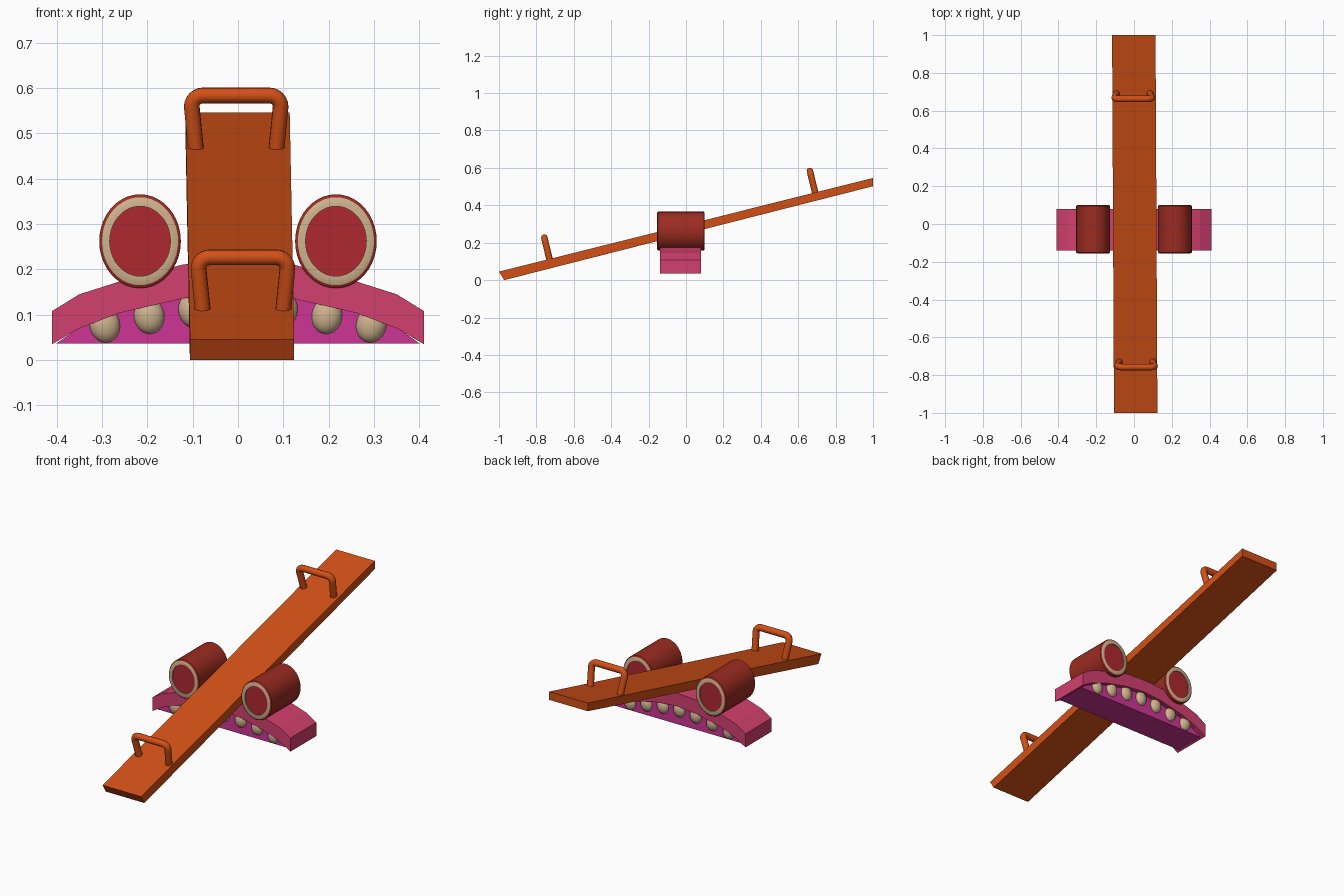
import bpy, bmesh, math
from mathutils import Vector, Matrix

if "Cube" in bpy.data.objects:
    bpy.data.objects.remove(bpy.data.objects["Cube"])


def material(name, rgb):
    m = bpy.data.materials.new(name)
    m.diffuse_color = (*rgb, 1)
    m.use_nodes = True
    m.node_tree.nodes["Principled BSDF"].inputs["Base Color"].default_value = m.diffuse_color
    return m


ORANGE = material("orange", (0.65, 0.08, 0.008))
RED = material("red", (0.33, 0.025, 0.015))
DARK_RED = material("dark_red", (0.42, 0.022, 0.03))
TAN = material("tan", (0.62, 0.45, 0.27))
PINK = material("pink", (0.65, 0.05, 0.16))
MAGENTA = material("magenta", (0.62, 0.035, 0.3))


def finish(name, bm, mats, smooth=False):
    bmesh.ops.recalc_face_normals(bm, faces=bm.faces)
    mesh = bpy.data.meshes.new(name)
    bm.to_mesh(mesh)
    bm.free()
    ob = bpy.data.objects.new(name, mesh)
    bpy.context.collection.objects.link(ob)
    for m in mats:
        mesh.materials.append(m)
    if smooth:
        bpy.ops.object.select_all(action='DESELECT')
        ob.select_set(True)
        bpy.context.view_layer.objects.active = ob
        bpy.ops.object.shade_smooth_by_angle(angle=math.radians(40))
    return ob


def prism(name, pts, vec, mat):
    """Extrude a closed 3D outline along a vector."""
    bm = bmesh.new()
    face = bm.faces.new([bm.verts.new(p) for p in pts])
    res = bmesh.ops.extrude_face_region(bm, geom=[face], use_keep_orig=True)
    verts = [g for g in res["geom"] if isinstance(g, bmesh.types.BMVert)]
    bmesh.ops.translate(bm, verts=verts, vec=vec)
    return finish(name, bm, [mat])


# Tilted plank, turned very slightly about z
side = [(-1, 0.045), (-0.972, 0), (1, 0.502), (1, 0.546)]
prism("plank", [(-0.112 - 0.005 * y + 0.001, y, z) for y, z in side], (0.23, 0, 0), ORANGE)


# Bent tube handles standing square to the plank
def handle(name, cx, y, z):
    up = Vector((0, -0.235, 0.97))
    base = Vector((cx, y, z))
    flat = []
    for s in (-1, 1):
        corner = []
        for i in range(7):
            a = math.radians(90 * i / 6)
            corner.append((s * (0.073 + 0.025 * math.cos(a)), 0.092 + 0.025 * math.sin(a)))
        leg = [(s * 0.088, -0.012)] + corner
        flat += leg if s < 0 else leg[::-1]
    cu = bpy.data.curves.new(name, 'CURVE')
    cu.dimensions = '3D'
    cu.bevel_depth = 0.0175
    cu.bevel_resolution = 4
    cu.use_fill_caps = True
    sp = cu.splines.new('POLY')
    sp.points.add(len(flat) - 1)
    for p, (u, v) in zip(sp.points, flat):
        p.co = (*(base + Vector((u, 0, 0)) + up * v), 1)
    cu.materials.append(ORANGE)
    ob = bpy.data.objects.new(name, cu)
    bpy.context.collection.objects.link(ob)


handle("front_handle", 0.011, -0.73, 0.113)
handle("rear_handle", -0.004, 0.69, 0.470)

# Arched lip
upper = [(0.41, 0.108), (0.35, 0.145), (0.24, 0.180), (0.12, 0.211), (0, 0.217)]
lower = [(0.41, 0.035), (0.35, 0.070), (0.26, 0.104), (0.12, 0.136), (0, 0.147)]


def mirrored(half):
    return half + [(-x, z) for x, z in half[-2::-1]]


outline = mirrored(upper) + mirrored(lower)[::-1]
prism("arched_lip", [(x, -0.14, z) for x, z in outline], (0, 0.22, 0), PINK)

# Mouth panel set back under the arch
panel = mirrored([(0.40, 0.037), (0.35, 0.072), (0.26, 0.106), (0.12, 0.140), (0, 0.150)])
prism("mouth_panel", [(x, -0.115, z) for x, z in panel], (0, 0.17, 0), MAGENTA)

# Rows of teeth on both faces of the panel
for label, y in (("front", -0.112), ("back", 0.052)):
    bm = bmesh.new()
    for i in range(-3, 4):
        x = i * 0.098
        z = 0.118 - 0.04 * (abs(x) / 0.294) ** 1.6
        mat = (Matrix.Translation((x, y, z)) @ Matrix.Rotation(i * 0.07, 4, 'Y')
               @ Matrix.Diagonal((0.034, 0.026, 0.040, 1)))
        bmesh.ops.create_uvsphere(bm, u_segments=20, v_segments=12, radius=1, matrix=mat)
    finish(label + "_teeth", bm, [TAN], True)


# Drum eyes: red shell, tan rim and dark red disc at each end
def eye(name, cx):
    n, cz = 40, 0.262
    profile = [(-0.150, 0, 0), (-0.150, 0.067, 0.077), (-0.155, 0.067, 0.077),
               (-0.155, 0.084, 0.097), (-0.150, 0.090, 0.1035)]
    profile += [(-0.055 - y, rx, rz) for y, rx, rz in profile[::-1]]
    bm = bmesh.new()
    rings = []
    for y, rx, rz in profile[1:-1]:
        rings.append([bm.verts.new((cx + rx * math.cos(2 * math.pi * k / n), y,
                                    cz + rz * math.sin(2 * math.pi * k / n))) for k in range(n)])
    slots = [1, 1, 0, 0, 0, 1, 1]
    for a, b, slot in zip(rings, rings[1:], slots):
        for k in range(n):
            f = bm.faces.new((a[k], a[(k + 1) % n], b[(k + 1) % n], b[k]))
            f.material_index = slot
    for ring in (rings[0], rings[-1]):
        bm.faces.new(ring).material_index = 2
    finish(name, bm, [RED, TAN, DARK_RED], True)


eye("left_eye", -0.216)
eye("right_eye", 0.216)
